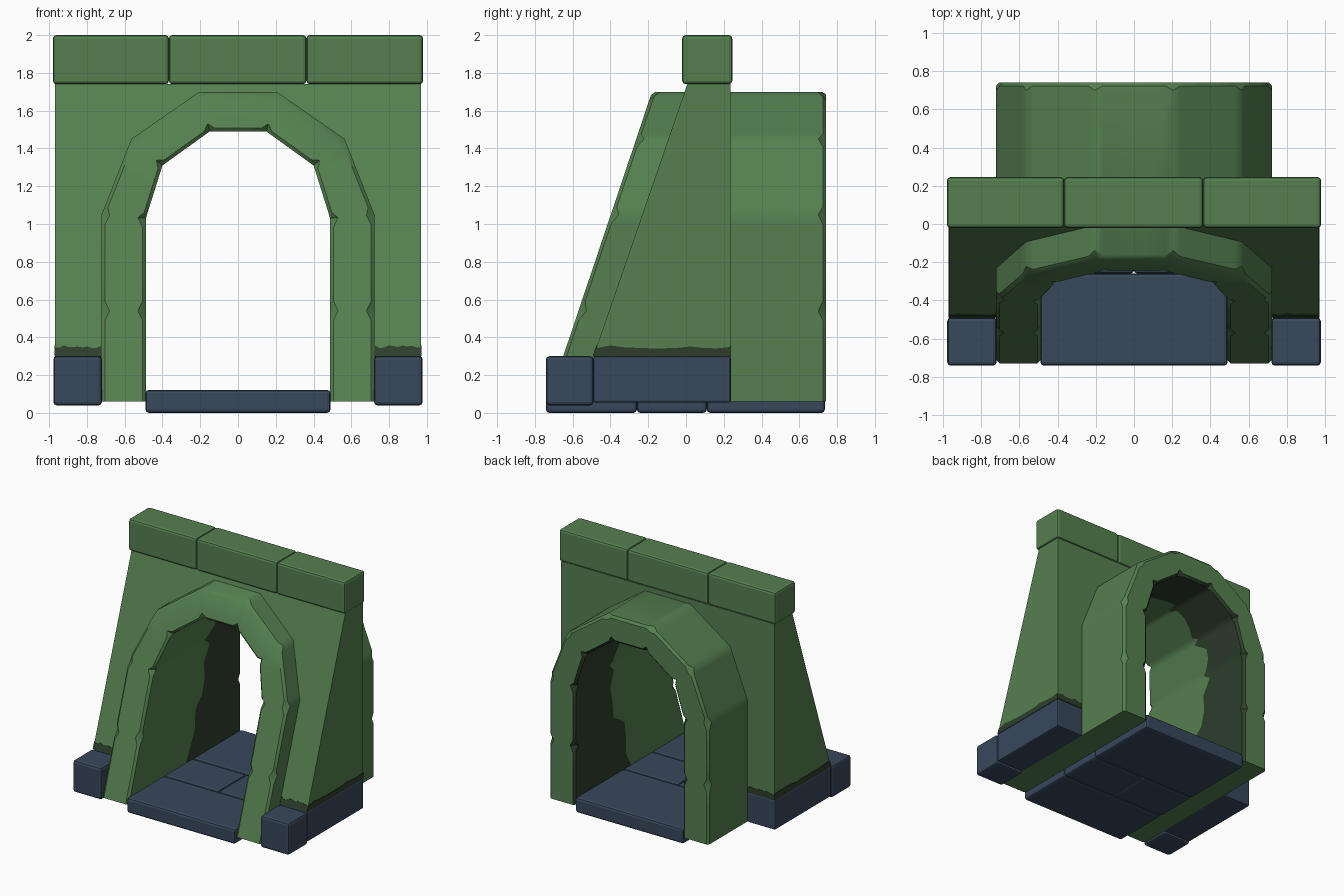
import bpy, bmesh, math, random
from mathutils import Vector

if "Cube" in bpy.data.objects:
    bpy.data.objects.remove(bpy.data.objects["Cube"])

random.seed(4)


def material(name, rgb):
    m = bpy.data.materials.new(name)
    m.diffuse_color = (*rgb, 1)
    m.use_nodes = True
    m.node_tree.nodes["Principled BSDF"].inputs["Base Color"].default_value = m.diffuse_color
    return m


GREEN = material("green_stone", (0.09, 0.215, 0.08))
BLUE = material("slate_blue", (0.040, 0.065, 0.108))
DARK = material("dark_moss", (0.026, 0.048, 0.024))


def make(name, verts, faces, mats, smooth=None):
    me = bpy.data.meshes.new(name)
    me.from_pydata([tuple(v) for v in verts], [], faces)
    for m in mats:
        me.materials.append(m)
    bm = bmesh.new()
    bm.from_mesh(me)
    bmesh.ops.recalc_face_normals(bm, faces=bm.faces)
    bm.to_mesh(me)
    bm.free()
    ob = bpy.data.objects.new(name, me)
    bpy.context.collection.objects.link(ob)
    return ob


def smooth(ob, degrees):
    bpy.ops.object.select_all(action='DESELECT')
    ob.select_set(True)
    bpy.context.view_layer.objects.active = ob
    bpy.ops.object.shade_smooth_by_angle(angle=math.radians(degrees))


def block(name, x, y, z, mat, bevel=0.018):
    v = [(a, b, c) for a in x for b in y for c in z]
    f = [(0, 1, 3, 2), (4, 5, 7, 6), (0, 1, 5, 4), (2, 3, 7, 6), (0, 2, 6, 4), (1, 3, 7, 5)]
    ob = make(name, v, f, [mat])
    b = ob.modifiers.new("bevel", 'BEVEL')
    b.width, b.segments = bevel, 2
    return ob


def wall_y(z):
    return -0.49 + (z - 0.3) * 0.345


def arch_y(z):
    return -0.65 + (z - 0.3) * 0.336


# Coping stones along the top
for i, x in enumerate([(-0.98, -0.366), (-0.366, 0.362), (0.362, 0.98)]):
    block(f"coping_stone_{i + 1}", x, (-0.02, 0.245), (1.74, 2.0), GREEN)

# Plinth blocks either side
for s, side in ((-1, "left"), (1, "right")):
    xs = sorted((s * 0.72, s * 0.978))
    block(f"front_plinth_{side}", xs, (-0.742, -0.49), (0.04, 0.3), BLUE)
    block(f"rear_plinth_{side}", sorted((s * 0.72, s * 0.972)), (-0.49, 0.237), (0.055, 0.3), BLUE, 0.01)

# Floor slabs
for i, (x, y) in enumerate([((-0.49, 0.49), (-0.742, -0.26)), ((-0.49, 0), (-0.26, 0.11)),
                            ((0, 0.49), (-0.26, 0.11)), ((-0.49, 0.49), (0.11, 0.735))]):
    block(f"floor_slab_{i + 1}", x, y, (0.0, 0.122), BLUE)

# Arch stations: outer and inner outlines, mirrored to the left
outer = [(0.722, 0.06), (0.722, 0.54), (0.722, 1.05), (0.565, 1.45), (0.205, 1.7)]
inner = [(0.488, 0.06), (0.488, 0.54), (0.488, 1.03), (0.4, 1.31), (0.15, 1.49)]
keys = [(Vector(o), Vector(i)) for o, i in zip(outer, inner)]
keys += [(Vector((-o.x, o.y)), Vector((-i.x, i.y))) for o, i in reversed(keys)]

stations = []
for k in range(len(keys) - 1):
    (o0, i0), (o1, i1) = keys[k], keys[k + 1]
    for t in (0, 0.1, 0.37, 0.63, 0.9):
        notch = t == 0 and k > 0
        stations.append((o0.lerp(o1, t), i0.lerp(i1, t), 0.042 if notch else 0.018))
stations.append((*keys[-1], 0.018))

# Arch tunnel: chamfered section swept through the stations, chipped at the joints
BACK = 0.742
verts, faces, dark = [], [], []
N = 9
for o, i, c in stations:
    d = (i - o).normalized() * c
    oc, ic = o + d, i - d
    jag = min(0.3, 0.04 + 0.24 * i.y) + random.uniform(-0.07, 0.07)
    for p, y in [(o, arch_y(o.y) + c), (oc, arch_y(oc.y)), (ic, arch_y(ic.y)), (i, arch_y(i.y) + c),
                 (i, jag), (i, BACK - c), (ic, BACK), (oc, BACK), (o, BACK - c)]:
        verts.append((p.x, y, p.y))
for k in range(len(stations) - 1):
    for j in range(N):
        n = (j + 1) % N
        faces.append((k * N + j, k * N + n, (k + 1) * N + n, (k + 1) * N + j))
        dark.append(j in (4, 5))
last = (len(stations) - 1) * N
faces += [tuple(range(N)), tuple(range(last, last + N))]
dark += [False, False]
arch = make("arch_tunnel", verts, faces, [GREEN, DARK])
for p, is_dark in zip(arch.data.polygons, dark):
    p.material_index = int(is_dark)
smooth(arch, 38)

# Battered wall with an opening hidden inside the arch thickness
mid = [o.lerp(i, 0.12) for o, i in keys[2:-2]]
edge = mid[0].x
outline = [(edge, 0.3)] + [tuple(p) for p in mid] + [(-edge, 0.3)]
outline += [(-0.968, 0.3), (-0.968, 1.74), (0.968, 1.74), (0.968, 0.3)]
n = len(outline)
verts = [(x, wall_y(z), z) for x, z in outline] + [(x, 0.235, z) for x, z in outline]
faces = [tuple(range(n)), tuple(range(n, 2 * n))]
faces += [(k, (k + 1) % n, n + (k + 1) % n, n + k) for k in range(n)]
make("battered_wall", verts, faces, [GREEN])


# Ragged dark stain along the foot of the wall: front, outer side and back
def stain(name, a, b, point):
    steps = 10
    v, f = [], []
    for k in range(steps + 1):
        u = a + (b - a) * k / steps
        top = 0.35 + random.uniform(-0.009, 0.007)
        v += [point(u, 0.298), point(u, top)]
    for k in range(steps):
        f.append((2 * k, 2 * k + 1, 2 * k + 3, 2 * k + 2))
    ob = make(name, v, f, [DARK])
    t = ob.modifiers.new("thickness", 'SOLIDIFY')
    t.thickness, t.offset = 0.006, 0


for s, side in ((-1, "left"), (1, "right")):
    stain(f"front_stain_{side}", s * 0.725, s * 0.97, lambda u, z: (u, wall_y(z) - 0.001, z))
    stain(f"back_stain_{side}", s * 0.725, s * 0.97, lambda u, z: (u, 0.236, z))
    # front edge follows the wall slope
    stain(f"side_stain_{side}", 0, 1,
          lambda u, z: (s * 0.969, wall_y(z) * (1 - u) + 0.236 * u, z))
